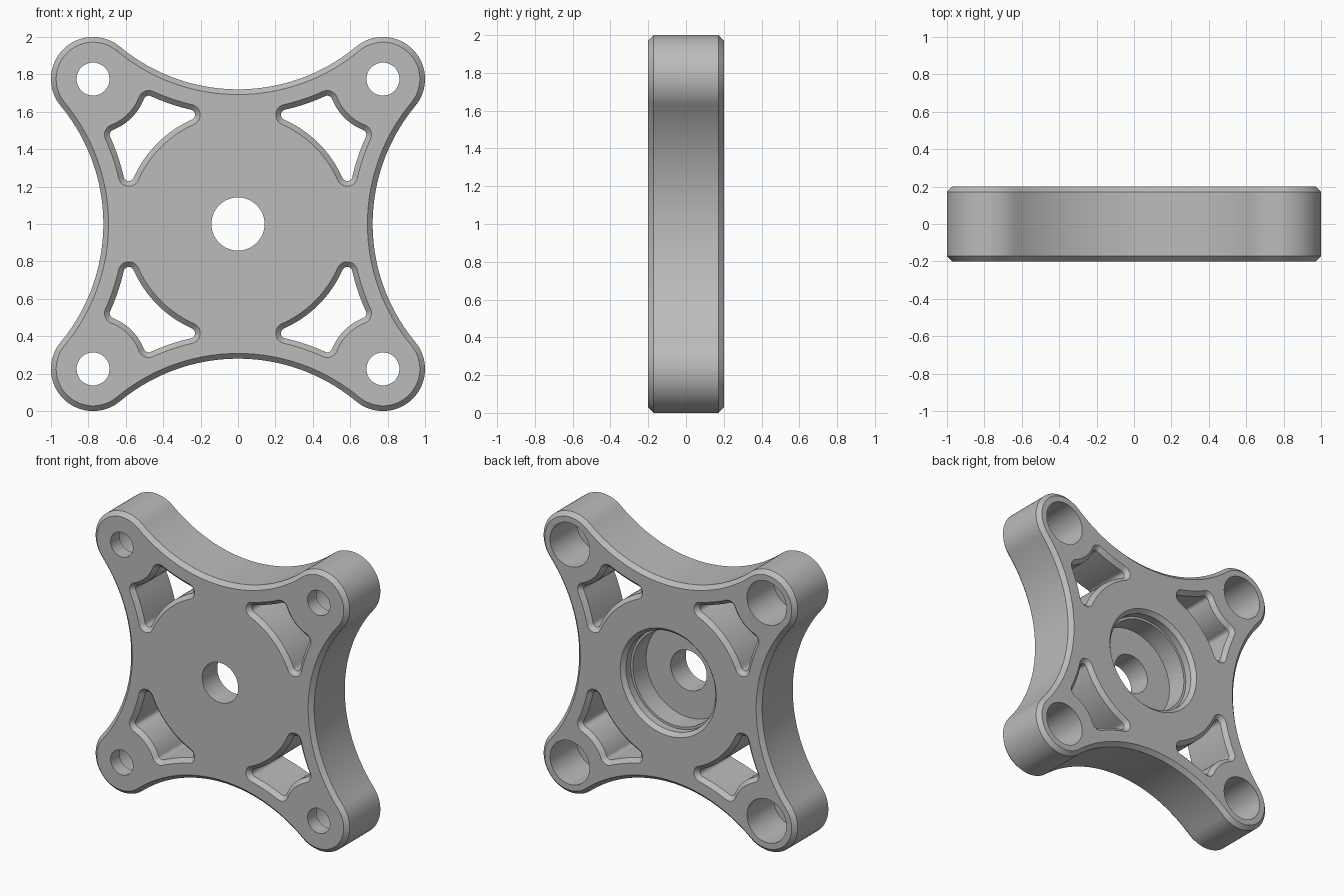
import bpy, bmesh, math
from mathutils import Vector, Matrix

old = bpy.data.objects.get("Cube")
if old:
    bpy.data.objects.remove(old)

CENTRE = Vector((0, 1))
HALF = 0.2            # half thickness
CHAMFER = 0.028
LOBE = Vector((0.775, 0.775))
WAIST = Vector((0, 1.7075))   # centre of the concave side arc


def arc(c, r, start, end, n):
    """Points on a circle, going the short way between two directions."""
    a = math.atan2(start.y, start.x)
    d = math.atan2(end.y, end.x) - a
    d = (d + math.pi) % (2 * math.pi) - math.pi
    return [c + r * Vector((math.cos(a + d * i / n), math.sin(a + d * i / n)))
            for i in range(n + 1)]


def spin(points, k):
    rot = Matrix.Rotation(k * math.pi / 2, 2)
    return [rot @ p for p in points]


def swap(p):
    return Vector((p.y, p.x))


def circle(r, c=Vector((0, 0)), n=64):
    return [c + r * Vector((math.cos(t), math.sin(t)))
            for t in (2 * math.pi * i / n for i in range(n))]


def outline(inset):
    """Four round lobes joined by tangent concave arcs."""
    to_waist = WAIST - LOBE
    right = swap(to_waist)
    r = 0.225 - inset
    lobe = arc(LOBE, r, right, LOBE, 16) + arc(LOBE, r, LOBE, to_waist, 16)[1:]
    side = arc(WAIST, 0.9875 + inset, -to_waist,
               Vector((to_waist.x, -to_waist.y)), 40)[1:-1]
    return [p for k in range(4) for p in spin(lobe + side, k)]


def meet(c1, r1, c2, r2, sign):
    """Crossing point of two circles."""
    d = c2 - c1
    a = (r1 * r1 - r2 * r2 + d.length_squared) / (2 * d.length)
    h = math.sqrt(r1 * r1 - a * a)
    e = d.normalized()
    return c1 + a * e + sign * h * Vector((-e.y, e.x))


def window(grow):
    """Opening bounded by hub, side and lobe arcs, with rounded corners."""
    hub = Vector((0, 0))
    r = 0.028 + grow
    tip = meet(hub, 0.638, WAIST, 1.153, -1)
    knee = meet(WAIST, 1.153, LOBE, 0.32, -1)
    corners = [(swap(tip), hub, swap(WAIST)), (swap(knee), swap(WAIST), LOBE),
               (knee, LOBE, WAIST), (tip, WAIST, hub)]
    reach = [1.153, 0.32, 1.153, 0.638]
    pts = []
    for i, (p, before, after) in enumerate(corners):
        q = corners[(i + 1) % 4][0]
        pts += arc(p, r, before - p, after - p, 10)
        pts += arc(after, reach[i] - r, p - after, q - after, 20)[1:-1]
    return pts


def loft(bm, levels):
    """Closed solid through loops placed at successive depths."""
    rings = [[bm.verts.new((p.x, y, p.y + CENTRE.y)) for p in loop]
             for y, loop in levels]
    faces = [bm.faces.new(rings[0]), bm.faces.new(rings[-1])]
    for a, b in zip(rings, rings[1:]):
        for i in range(len(a)):
            j = (i + 1) % len(a)
            faces.append(bm.faces.new((a[i], a[j], b[j], b[i])))
    bmesh.ops.recalc_face_normals(bm, faces=faces)


def finish(bm, name):
    mesh = bpy.data.meshes.new(name)
    bm.to_mesh(mesh)
    bm.free()
    ob = bpy.data.objects.new(name, mesh)
    bpy.context.collection.objects.link(ob)
    return ob


# Chamfered body
bm = bmesh.new()
edge = HALF - CHAMFER
loft(bm, [(-HALF, outline(CHAMFER)), (-edge, outline(0)),
          (edge, outline(0)), (HALF, outline(CHAMFER))])
body = finish(bm, "four_lobed_plate")

# Cutters for all openings
bm = bmesh.new()
OUT = HALF + 0.05
for k in range(4):
    levels = [(-OUT, CHAMFER), (-HALF, CHAMFER), (-edge, 0),
              (edge, 0), (HALF, CHAMFER), (OUT, CHAMFER)]
    loft(bm, [(y, spin(window(g), k)) for y, g in levels])
    # Counterbored bolt hole
    hole = [(-OUT, 0.088), (-0.1, 0.088), (-0.1, 0.155), (OUT, 0.155)]
    loft(bm, [(y, spin(circle(r, LOBE, 48), k)) for y, r in hole])
# Stepped hub pocket with its through hole
pocket = [(-OUT, 0.142), (-0.03, 0.142), (-0.03, 0.335), (0.12, 0.335),
          (0.12, 0.352), (edge, 0.352), (HALF, 0.378), (OUT, 0.378)]
loft(bm, [(y, circle(r)) for y, r in pocket])
cutter = finish(bm, "opening_cutter")
cutter.hide_render = True

# Cut, then bake the result
mod = body.modifiers.new("openings", 'BOOLEAN')
mod.operation = 'DIFFERENCE'
mod.solver = 'EXACT'
mod.object = cutter
bpy.ops.object.select_all(action='DESELECT')
bpy.context.view_layer.objects.active = body
body.select_set(True)
bpy.ops.object.modifier_apply(modifier=mod.name)
bpy.data.objects.remove(cutter)

# Plain grey finish
grey = bpy.data.materials.new("plain_grey")
colour = (0.5, 0.5, 0.5, 1)
grey.use_nodes = True
grey.diffuse_color = colour
grey.node_tree.nodes["Principled BSDF"].inputs["Base Color"].default_value = colour
body.data.materials.clear()
body.data.materials.append(grey)
bpy.ops.object.shade_smooth_by_angle(angle=math.radians(30))
